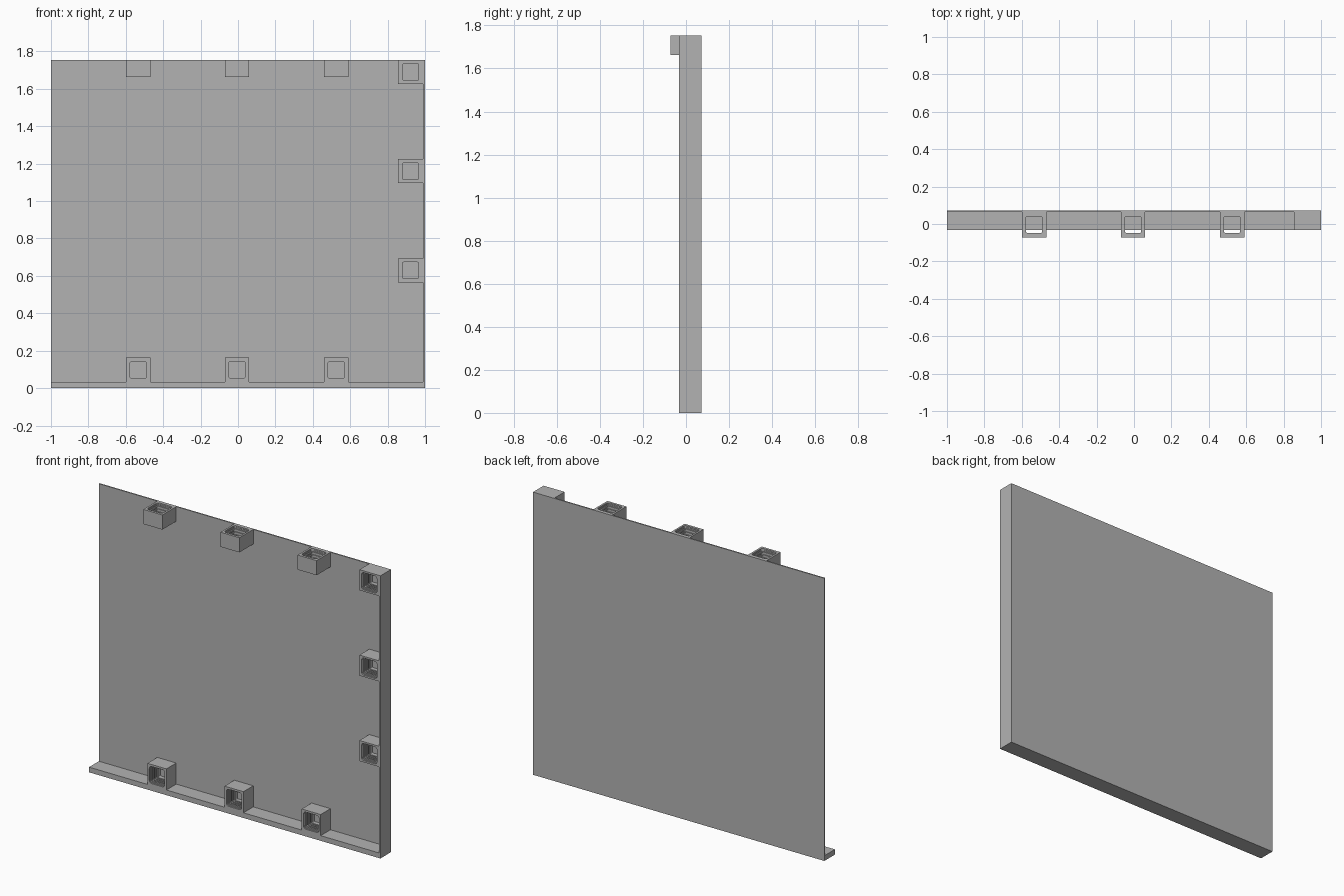
import bpy, bmesh, math
from mathutils import Matrix, Vector

cube = bpy.data.objects.get("Cube")
if cube:
    bpy.data.objects.remove(cube, do_unlink=True)

grey = bpy.data.materials.new("plain grey")
grey.use_nodes = True
colour = (0.45, 0.45, 0.45, 1)
grey.diffuse_color = colour
grey.node_tree.nodes["Principled BSDF"].inputs["Base Color"].default_value = colour

BACK, INNER, FRONT, TOP = 0.072, 0.064, -0.032, 1.754
EDGE, SILL = 0.99, 0.032


def finish(name, bm):
    bmesh.ops.remove_doubles(bm, verts=bm.verts, dist=0.0001)
    bmesh.ops.recalc_face_normals(bm, faces=bm.faces)
    mesh = bpy.data.meshes.new(name)
    bm.to_mesh(mesh)
    bm.free()
    mesh.materials.append(grey)
    obj = bpy.data.objects.new(name, mesh)
    bpy.context.collection.objects.link(obj)


def box(name, lo, hi):
    bm = bmesh.new()
    lo, hi = Vector(lo), Vector(hi)
    size = Matrix.Diagonal((*(hi - lo), 1))
    bmesh.ops.create_cube(bm, size=1, matrix=Matrix.Translation((lo + hi) / 2) @ size)
    finish(name, bm)


def ring(bm, half_u, half_v, radius, depth, place):
    """Rounded rectangle; zero radius collapses to sharp corners."""
    verts = []
    for i, (su, sv) in enumerate([(1, 1), (-1, 1), (-1, -1), (1, -1)]):
        for k in range(5):
            a = (i + k / 4) * math.pi / 2
            u = su * (half_u - radius) + radius * math.cos(a)
            v = sv * (half_v - radius) + radius * math.sin(a)
            verts.append(bm.verts.new(place(u, v, depth)))
    return verts


def socket(name, half_u, half_v, depth, place, through):
    """Square block with a stepped, grooved hole."""
    # half width, corner radius and depth of each step in the hole
    steps = [(0.053, 0.016, 0), (0.053, 0.016, 0.008), (0.050, 0.013, 0.008), (0.050, 0.013, 0.016)]
    for k in range(3):
        d = 0.016 + k * 0.018
        steps += [(0.043, 0.005, d), (0.043, 0.005, d + 0.009),
                  (0.048, 0.01, d + 0.009), (0.048, 0.01, d + 0.018)]
    steps += [(0.043, 0.005, 0.07), (0.043, 0.005, depth)]
    bm = bmesh.new()
    rings = [ring(bm, half_u, half_v, 0, d, place) for d in (depth, 0)]
    rings += [ring(bm, h, h, r, d, place) for h, r, d in steps]
    if through:
        rings.append(rings[0])
    else:
        bm.faces.new(rings[0])
        bm.faces.new(rings[-1])
    for a, b in zip(rings, rings[1:]):
        for i in range(len(a)):
            j = (i + 1) % len(a)
            bm.faces.new((a[i], a[j], b[j], b[i]))
    finish(name, bm)


# Thin back sheet with a sill and one side flange
box("back_sheet", (-1, INNER, 0), (1, BACK, TOP))
box("bottom_flange", (-1, FRONT, 0), (1, INNER, SILL))
box("side_flange", (EDGE, FRONT, SILL), (1, INNER, TOP))

# Sockets along the bottom (facing front) and the top (facing up)
for n, x in enumerate((-0.534, -0.005, 0.525), 1):
    socket(f"bottom_socket_{n}", 0.065, 0.0655, INNER - FRONT,
           lambda u, v, d: (x + u, FRONT + d, 0.0975 + v), False)
    socket(f"top_socket_{n}", 0.065, 0.068, 0.091,
           lambda u, v, d: (x + u, -0.004 + v, TOP - d), True)

# Sockets up the side, facing front
for n, z in enumerate((0.63, 1.16, 1.69), 1):
    socket(f"side_socket_{n}", 0.067, 0.064, INNER - FRONT,
           lambda u, v, d: (0.923 + u, FRONT + d, z + v), False)
